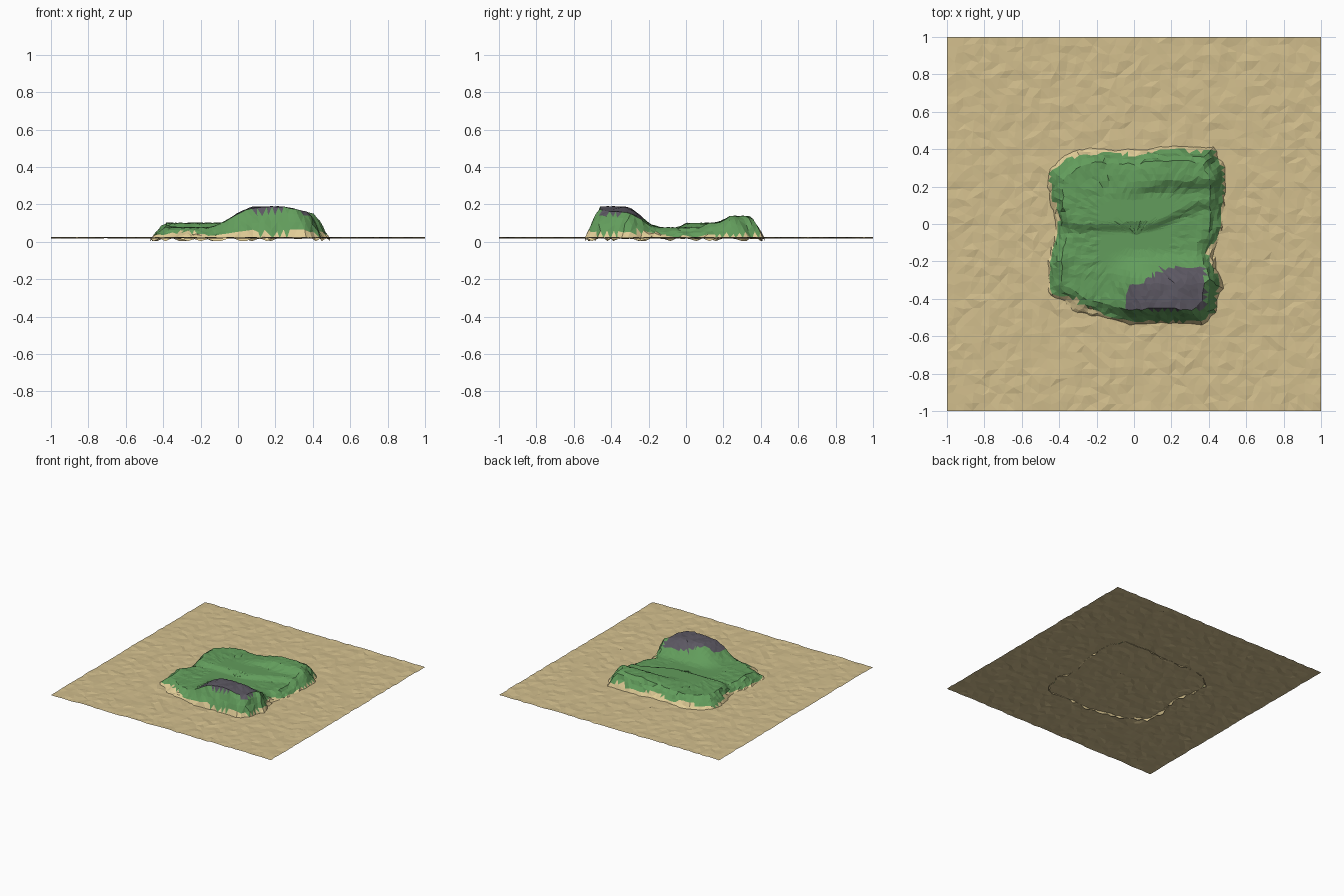
import bpy, bmesh, math, random
from mathutils import Vector

if "Cube" in bpy.data.objects:
    bpy.data.objects.remove(bpy.data.objects["Cube"])

random.seed(4)


def material(name, rgb):
    m = bpy.data.materials.new(name)
    m.diffuse_color = (*[(c / 255) ** 2.2 for c in rgb], 1)
    m.use_nodes = True
    m.node_tree.nodes["Principled BSDF"].inputs["Base Color"].default_value = m.diffuse_color
    return m


def step(a, b, v):
    t = max(0, min(1, (v - a) / (b - a)))
    return t * t * (3 - 2 * t)


def finish(bm, name, mats):
    me = bpy.data.meshes.new(name)
    bm.to_mesh(me)
    bm.free()
    for m in mats:
        me.materials.append(m)
    ob = bpy.data.objects.new(name, me)
    bpy.context.collection.objects.link(ob)
    return ob


# flat rippled ground sheet
bm = bmesh.new()
N = 44
bmesh.ops.create_grid(bm, x_segments=N, y_segments=N, size=1)
for v in bm.verts:
    for i in (0, 1):
        if abs(v.co.x) < 0.99 and abs(v.co.y) < 0.99:
            v.co[i] += random.uniform(-0.012, 0.012)
    v.co.z = 0.022 + random.uniform(-0.004, 0.004)
bmesh.ops.triangulate(bm, faces=bm.faces[:])
finish(bm, "ground_sheet", [material("ground_sand", (209, 189, 140))])

# island shoreline, anticlockwise from the left
SHORE = [(-.47, -.22), (-.465, -.38), (-.38, -.42), (-.31, -.48), (-.2, -.5),
         (-.02, -.54), (.2, -.53), (.38, -.54), (.44, -.48), (.45, -.38),
         (.485, -.34), (.44, -.22), (.43, -.13), (.47, -.08), (.49, .08),
         (.49, .32), (.45, .35), (.44, .41), (.2, .42), (0, .4), (-.3, .41),
         (-.37, .37), (-.46, .3), (-.46, .15), (-.42, -.02)]


def resample(points, n):
    pts = [Vector(p) for p in points]
    segs = list(zip(pts, pts[1:] + pts[:1]))
    total = sum((b - a).length for a, b in segs)
    out = []
    for k in range(n):
        d = total * k / n
        for a, b in segs:
            length = (b - a).length
            if d <= length:
                out.append(a.lerp(b, d / length))
                break
            d -= length
    return out


def terrain(x, y):
    # low front terrace, then a middle step, then a raised back right
    h = 0.076
    line1 = -0.05 + 0.12 * step(0.05, 0.4, x)
    h += 0.024 * step(line1, line1 + 0.06, y)
    line2 = 0.12 + 0.05 * step(-0.15, 0.2, x)
    h += 0.037 * step(line2, line2 + 0.07, y) * step(-0.15, 0.2, x)
    # rocky hill at the front right and a small lip on the left
    hill = step(-0.17, 0.1, x) * (1 - 0.3 * step(0.22, 0.42, x))
    hill *= 1 - step(-0.33, -0.14, y)
    h += 0.112 * hill
    h += 0.03 * math.exp(-((x + .42) ** 2 + (y + .2) ** 2) / 0.003)
    return h


# island terrain from concentric rings of the shoreline
bm = bmesh.new()
SEGS = 100
shore = resample(SHORE, SEGS)
centre = Vector((0.01, -0.06))
levels = [1, .96, .92, .88, .83, .76, .69, .62, .55, .48, .41, .33, .25, .16, .08]
rings = []
for j, s in enumerate(levels):
    ring = []
    for p in shore:
        jit = 0.006 if 0 < j < 9 else 0.003
        q = centre + (p - centre) * s
        q += Vector((random.uniform(-jit, jit), random.uniform(-jit, jit)))
        d = (1 - s) * (p - centre).length
        e = min(1, d / 0.085) ** 0.9
        foot = random.choice((0.004, 0.015, 0.018, 0.02))
        z = foot + (terrain(q.x, q.y) - foot) * e
        if 0 < j < 10:
            z += random.uniform(-0.003, 0.003)
        ring.append(bm.verts.new((q.x, q.y, z)))
    rings.append(ring)
for a, b in zip(rings, rings[1:]):
    for i in range(SEGS):
        k = (i + 1) % SEGS
        bm.faces.new((a[i], a[k], b[k], b[i]))
top = bm.verts.new((*centre, terrain(*centre)))
for i in range(SEGS):
    bm.faces.new((rings[-1][i], rings[-1][(i + 1) % SEGS], top))
bmesh.ops.triangulate(bm, faces=bm.faces[:])

# sand at the foot, grass above, rock on the hill
for f in bm.faces:
    c = f.calc_center_median()
    sand = 0.052 + 0.012 * math.sin(c.x * 21 + 1) + 0.010 * math.sin(c.y * 17)
    if (c.x > 0.4 and c.y > -0.1) or (c.x < -0.4 and c.y < -0.15):
        sand = 0.032
    rock_back = -0.34 + 0.11 * step(-0.04, 0.2, c.x)
    if -0.04 < c.x < 0.38 and -0.46 < c.y < rock_back and c.z > 0.115:
        f.material_index = 2
    elif c.z > sand:
        f.material_index = 1
finish(bm, "island", [material("shore_sand", (225, 204, 150)),
                      material("grass", (98, 155, 92)),
                      material("rock", (92, 88, 98))])
